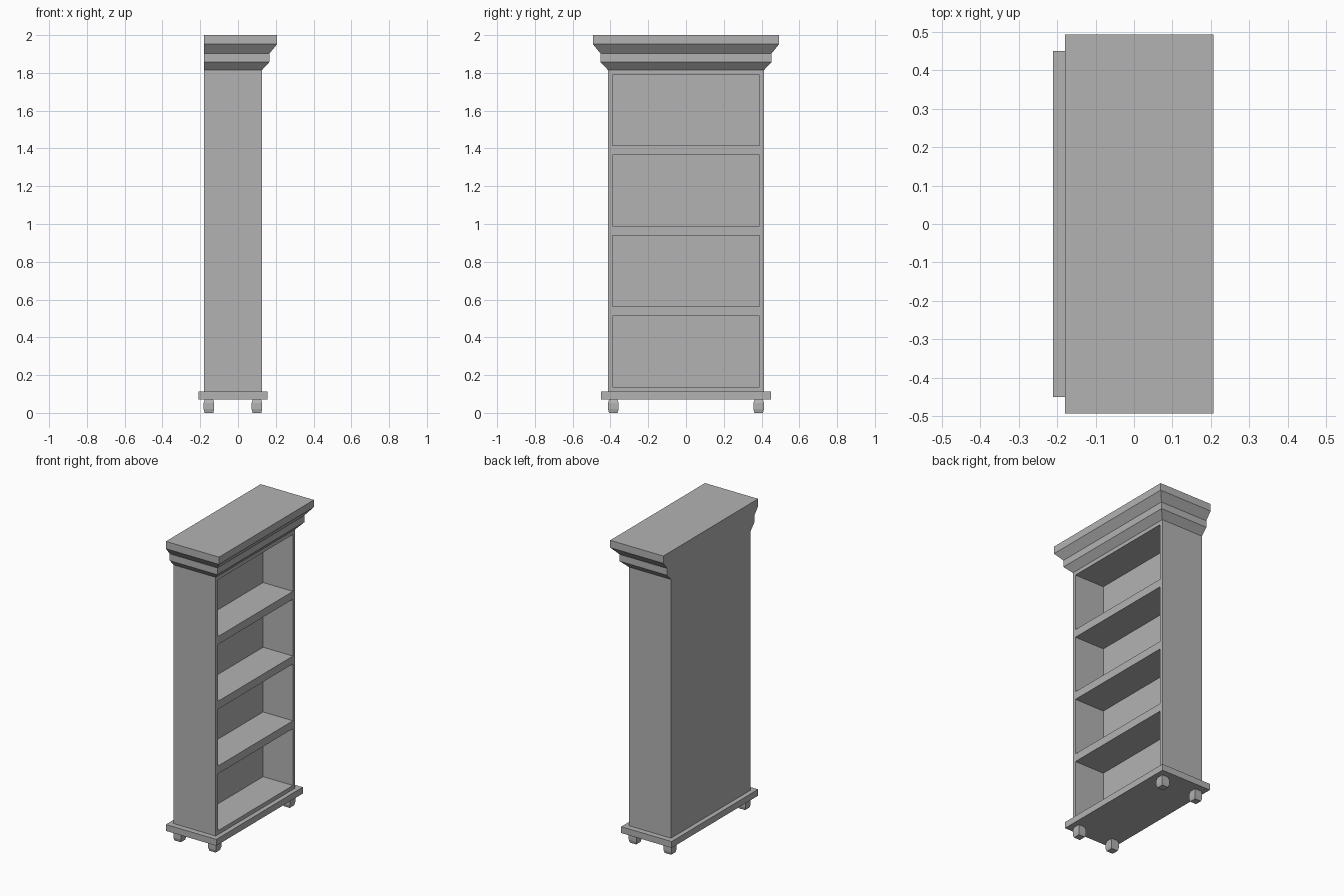
import bpy
import bmesh

default_cube = bpy.data.objects.get("Cube")
if default_cube:
    bpy.data.objects.remove(default_cube, do_unlink=True)

grey = bpy.data.materials.new("plain grey")
grey.use_nodes = True
COLOUR = (0.45, 0.45, 0.45, 1)
grey.diffuse_color = COLOUR
grey.node_tree.nodes["Principled BSDF"].inputs["Base Color"].default_value = COLOUR


def stack(name, sections):
    """Loft rectangles (z, x_min, x_max, y_min, y_max) into a closed solid."""
    bm = bmesh.new()
    rings = []
    for z, x0, x1, y0, y1 in sections:
        corners = [(x0, y0, z), (x1, y0, z), (x1, y1, z), (x0, y1, z)]
        rings.append([bm.verts.new(c) for c in corners])
    bm.faces.new(rings[0][::-1])
    bm.faces.new(rings[-1])
    for low, high in zip(rings, rings[1:]):
        for i in range(4):
            j = (i + 1) % 4
            bm.faces.new((low[i], low[j], high[j], high[i]))
    mesh = bpy.data.meshes.new(name)
    bm.to_mesh(mesh)
    bm.free()
    mesh.materials.append(grey)
    obj = bpy.data.objects.new(name, mesh)
    bpy.context.collection.objects.link(obj)
    return obj


BACK, FRONT = -0.18, 0.127
HALF_WIDTH = 0.413

# Case, with four open compartments cut into its front
case = stack("case", [(z, BACK, FRONT, -HALF_WIDTH, HALF_WIDTH) for z in (0.112, 1.815)])
for i in range(4):
    floor = 0.138 + i * 0.426
    cutter = stack("compartment_cutter",
                   [(z, FRONT - 0.217, FRONT + 0.1, -0.39, 0.39) for z in (floor, floor + 0.374)])
    cutter.hide_render = True
    cut = case.modifiers.new("compartment", 'BOOLEAN')
    cut.operation = 'DIFFERENCE'
    cut.solver = 'EXACT'
    cut.object = cutter
    bpy.context.view_layer.objects.active = case
    bpy.ops.object.modifier_apply(modifier=cut.name)
    bpy.data.objects.remove(cutter, do_unlink=True)

# Stepped crown moulding, flush with the back
crown_profile = [(1.815, 0), (1.858, 0.04), (1.903, 0.04), (1.952, 0.08), (2.0, 0.08)]
stack("crown", [(z, BACK, FRONT + out, -HALF_WIDTH - out, HALF_WIDTH + out)
                for z, out in crown_profile])

# Plinth board
stack("plinth", [(z, -0.21, 0.157, -0.45, 0.45) for z in (0.07, 0.112)])

# Four square, bulging feet
foot_profile = [(0, 0.023), (0.02, 0.028), (0.053, 0.028), (0.07, 0.022)]
for depth, x in (("back", -0.154), ("front", 0.1)):
    for side, y in (("left", 0.385), ("right", -0.385)):
        stack(f"{depth}_{side}_foot",
              [(z, x - r, x + r, y - r, y + r) for z, r in foot_profile])
